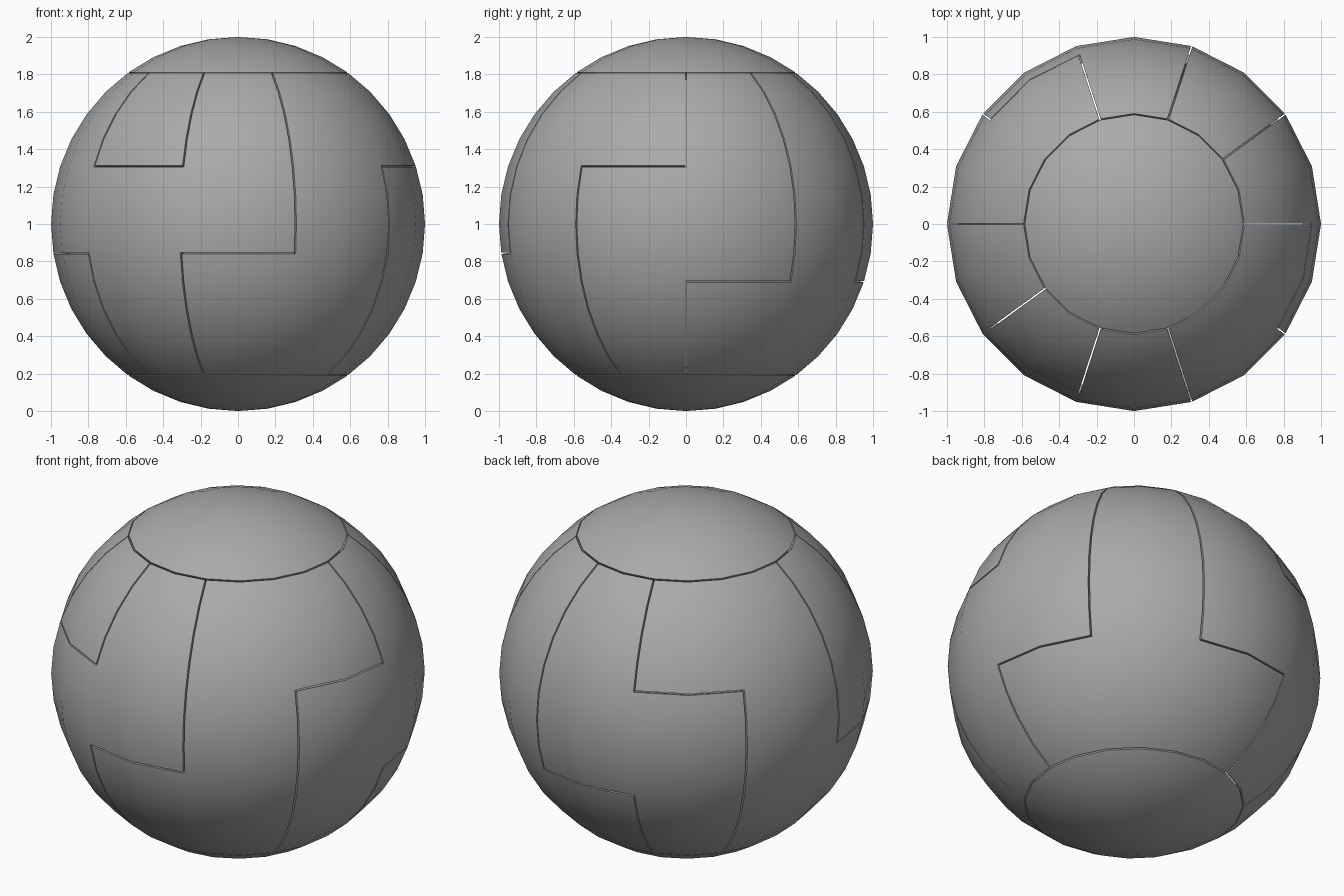
import bpy, bmesh, math
from mathutils import Vector

if "Cube" in bpy.data.objects:
    bpy.data.objects.remove(bpy.data.objects["Cube"], do_unlink=True)

GAP, WALL = 0.004, 0.95      # half seam width, inner radius factor
CENTRE = Vector((0, 0, 1))

grey = bpy.data.materials.new("mid_grey")
grey.use_nodes = True
colour = (0.4, 0.4, 0.4, 1)
grey.diffuse_color = colour
grey.node_tree.nodes["Principled BSDF"].inputs["Base Color"].default_value = colour

# Each shell piece is a union of patches: azimuth from, to, latitude from, to
PIECES = {
    "top_cap": [(0, 360, 54, 90)],
    "bottom_cap": [(0, 360, -90, -54)],
    "tee_panel": [(36, 72, -18, 54), (0, 108, -54, -18)],
    "left_step_panel": [(0, 36, -18, 54), (324, 360, -54, 18)],
    "back_step_panel": [(72, 108, -18, 54), (108, 144, -54, 18)],
    "right_hook_panel": [(108, 180, 18, 54), (144, 180, -54, 18), (180, 216, -54, -9)],
    "left_hook_panel": [(288, 360, 18, 54), (288, 324, -54, 18), (252, 288, -54, -9)],
    "front_fork_panel": [(180, 216, -9, 54), (252, 288, -9, 54), (216, 252, -54, 18)],
    "front_tile": [(216, 252, 18, 54)],
}


def inside(face, patches):
    c = face.calc_center_median()
    az = math.degrees(math.atan2(c.y, c.x)) % 360
    lat = math.degrees(math.atan2(c.z, math.hypot(c.x, c.y)))
    return any(a < az < b and lo < lat < hi for a, b, lo, hi in patches)


def make_piece(name, patches):
    bm = bmesh.new()
    bmesh.ops.create_uvsphere(bm, u_segments=20, v_segments=20, radius=1)
    bmesh.ops.delete(bm, geom=[f for f in bm.faces if not inside(f, patches)],
                     context='FACES')

    # Trim the border so that a fine seam is left between pieces
    rim = bmesh.ops.inset_region(bm, faces=bm.faces[:], thickness=GAP,
                                 use_boundary=True, use_even_offset=True)
    bmesh.ops.delete(bm, geom=rim["faces"], context='FACES')

    # Thicken inwards
    shell = bmesh.ops.extrude_face_region(bm, geom=bm.faces[:], use_keep_orig=True)
    for v in shell["geom"]:
        if isinstance(v, bmesh.types.BMVert):
            v.co *= WALL
    bmesh.ops.recalc_face_normals(bm, faces=bm.faces[:])

    mesh = bpy.data.meshes.new(name)
    bm.to_mesh(mesh)
    bm.free()
    mesh.materials.append(grey)

    # Round shading on the curved sides, flat shading on the seam walls
    normals = [Vector((0, 0, 1))] * len(mesh.loops)
    for p in mesh.polygons:
        p.use_smooth = True
        facing = p.normal.dot(p.center.normalized())
        for i in p.loop_indices:
            radial = mesh.vertices[mesh.loops[i].vertex_index].co.normalized()
            if abs(facing) > 0.7:
                normals[i] = radial * math.copysign(1, facing)
            else:
                normals[i] = p.normal.copy()
    mesh.normals_split_custom_set(normals)

    obj = bpy.data.objects.new(name, mesh)
    obj.location = CENTRE
    bpy.context.collection.objects.link(obj)


for piece, patches in PIECES.items():
    make_piece(piece, patches)
